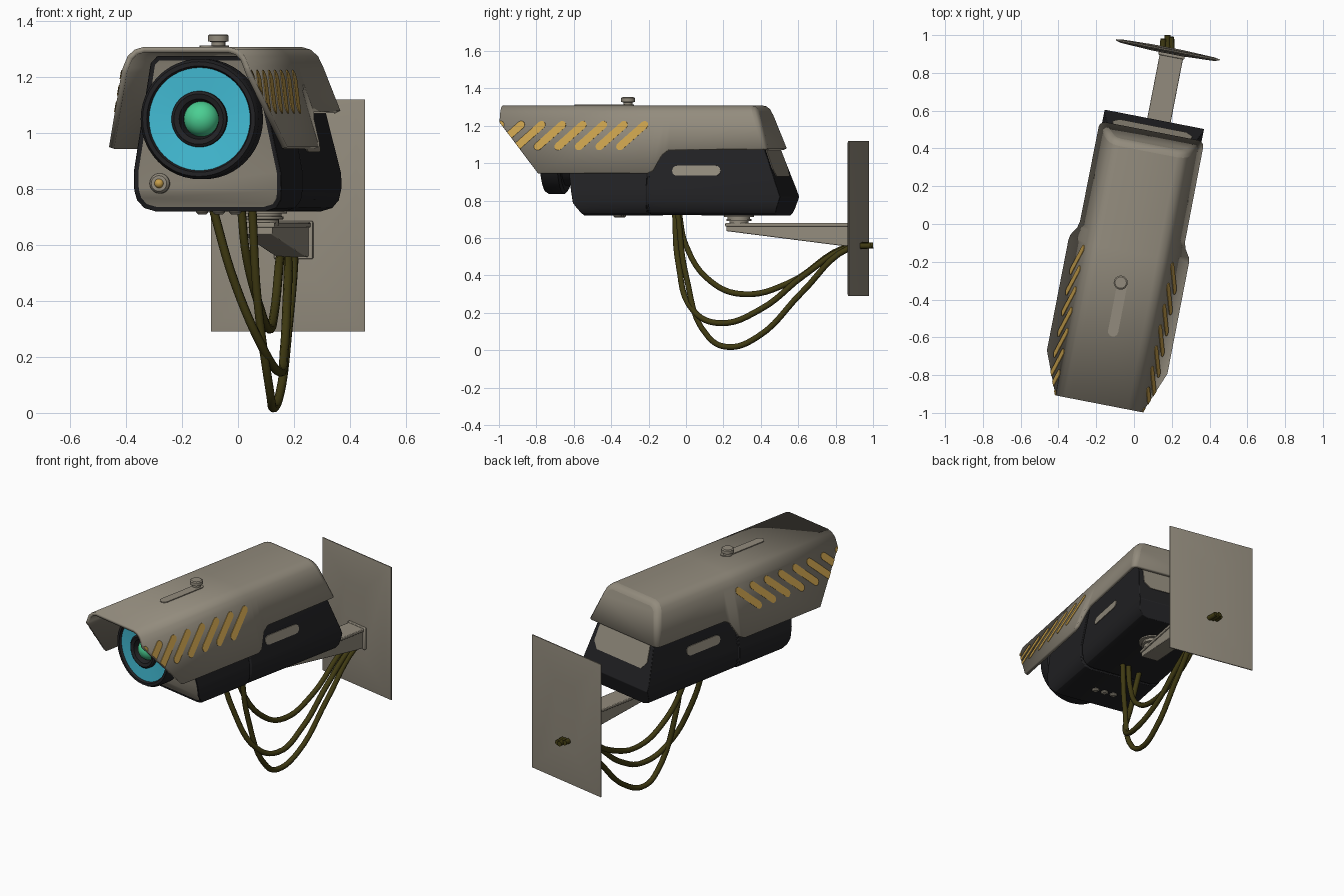
import bpy, bmesh, math
from mathutils import Vector

cube = bpy.data.objects.get("Cube")
if cube:
    bpy.data.objects.remove(cube, do_unlink=True)

TURN = math.radians(-11)   # the whole unit is swivelled around z


def material(name, rgb):
    m = bpy.data.materials.new(name)
    m.use_nodes = True
    colour = (*rgb, 1)
    m.diffuse_color = colour
    node = m.node_tree.nodes["Principled BSDF"]
    node.inputs["Base Color"].default_value = colour
    node.inputs["Roughness"].default_value = 0.6
    return m


BEIGE = material("warm grey", (0.29, 0.26, 0.205))
DARK = material("charcoal", (0.016, 0.016, 0.018))
CYAN = material("cyan", (0.055, 0.5, 0.66))
GREEN = material("green", (0.07, 0.62, 0.29))
AMBER = material("amber", (0.56, 0.34, 0.07))
OLIVE = material("olive", (0.05, 0.042, 0.006))
made = []


def loft(bm, rings, caps=True, mats=None):
    """Join rings of points with quads; mats gives a material index per band."""
    vs = [[bm.verts.new(p) for p in r] for r in rings]
    n = len(vs[0])
    faces = []
    for k, (a, b) in enumerate(zip(vs, vs[1:])):
        for i in range(n):
            j = (i + 1) % n
            f = bm.faces.new((a[i], a[j], b[j], b[i]))
            f.material_index = mats[k] if mats else 0
            faces.append(f)
    if caps:
        faces += [bm.faces.new(vs[0]), bm.faces.new(vs[-1])]
    bmesh.ops.recalc_face_normals(bm, faces=faces)


def finish(name, bm, mats, bevel=0, segments=2):
    me = bpy.data.meshes.new(name)
    bm.to_mesh(me)
    bm.free()
    for m in mats:
        me.materials.append(m)
    ob = bpy.data.objects.new(name, me)
    bpy.context.scene.collection.objects.link(ob)
    ob.rotation_euler.z = TURN
    if bevel:
        mod = ob.modifiers.new("Bevel", "BEVEL")
        mod.width, mod.segments = bevel, segments
        mod.limit_method, mod.angle_limit = "ANGLE", math.radians(32)
    made.append(ob)
    return ob


def solid(name, rings, mat, bevel=0):
    bm = bmesh.new()
    loft(bm, rings)
    return finish(name, bm, [mat], bevel)


def cut(bm, point, normal, fill=False):
    geom = bm.verts[:] + bm.edges[:] + bm.faces[:]
    res = bmesh.ops.bisect_plane(bm, geom=geom, plane_co=point, plane_no=normal, clear_outer=True)
    if fill:
        edges = [e for e in res["geom_cut"] if isinstance(e, bmesh.types.BMEdge)]
        bmesh.ops.holes_fill(bm, edges=edges, sides=0)
    return [v for v in res["geom_cut"] if isinstance(v, bmesh.types.BMVert)]


def lathe_rings(profile, centre, axis, n=40):
    """Circles of (radius, offset) around the y or z axis."""
    out = []
    for r, d in profile:
        ring = []
        for i in range(n):
            a = math.tau * i / n
            p, q = r * math.cos(a), r * math.sin(a)
            ring.append(Vector(centre) + Vector((p, d, q) if axis == "y" else (p, q, d)))
        out.append(ring)
    return out


def capsule(p, q, r, n=6):
    """2D outline of a bar with round ends."""
    a = math.atan2(q[1] - p[1], q[0] - p[0])
    pts = []
    for c, start in ((q, a - math.pi / 2), (p, a + math.pi / 2)):
        for i in range(n + 1):
            t = start + math.pi * i / n
            pts.append((c[0] + r * math.cos(t), c[1] + r * math.sin(t)))
    return pts


def box_ring(u0, u1, z0, z1, v):
    return [(u0, v, z0), (u1, v, z0), (u1, v, z1), (u0, v, z1)]


# --- hood: sheet with sloping sides, cut at both ends, then thickened
def hood_half(z):
    return 0.205 + 0.333 * (1.31 - z)


FRONT_CUT = ((0, -0.97, 1.22), (0, -0.27, -0.225))
bm = bmesh.new()
rows = []
for v, low in ((-0.97, .95), (-0.15, .95), (-0.12, .965), (-0.075, 1.05), (-0.04, 1.075), (0.6, 1.08)):
    half = [(hood_half(low), low), (hood_half(1.24), 1.24), (0.213, 1.275), (0.188, 1.298), (0.155, 1.308)]
    arc = half + [(-u, z) for u, z in reversed(half)]
    rows.append([bm.verts.new((u, v, z)) for u, z in arc])
for a, b in zip(rows, rows[1:]):
    for i in range(len(a) - 1):
        bm.faces.new((a[i], a[i + 1], b[i + 1], b[i]))
cut(bm, *FRONT_CUT)
back = cut(bm, (0, 0.5, 1.08), (0, 0.23, 0.08))
bm.faces.new(sorted(back, key=lambda v: math.atan2(v.co.z - 1, v.co.x)))
bmesh.ops.recalc_face_normals(bm, faces=bm.faces[:])
if max(bm.faces, key=lambda f: f.calc_center_median().z).normal.z < 0:
    bmesh.ops.reverse_faces(bm, faces=bm.faces[:])
hood = finish("hood", bm, [BEIGE], 0.03, 3)
shell = hood.modifiers.new("Thickness", "SOLIDIFY")
shell.thickness, shell.offset = 0.02, -1

# --- slanted warning stripes on both sides of the hood
bm = bmesh.new()
for side in (1, -1):
    for k in range(8):
        v = -0.18 - 0.112 * k
        bar = capsule((v - 0.125, 1.09), (v, 1.205), 0.021)
        loft(bm, [[(side * (hood_half(z) + d), y, z) for y, z in bar] for d in (0, 0.003)])
cut(bm, *FRONT_CUT)
cut(bm, (0, -0.969, 0), (0, -1, 0))
finish("hood_stripes", bm, [AMBER])

# --- slide plate and thumb knob on the roof
slide = capsule((0, -0.58), (0, -0.31), 0.027)
solid("roof_slide", [[(u, v, z) for u, v in slide] for z in (1.3, 1.313)], BEIGE)
knob = [(0.025, 1.3), (0.025, 1.325), (0.037, 1.328), (0.037, 1.348), (0.03, 1.353)]
solid("roof_knob", lathe_rings(knob, (-0.01, -0.318, 0), "z", 24), BEIGE)

# --- dark body with a seam and a recessed front panel
half = [(0.2, .72), (0.24, .732), (0.262, .76), (0.268, .8), (0.268, .86), (0.195, 1.25), (0.17, 1.275)]
section = half + [(-u, z) for u, z in reversed(half)]


def body_ring(place, scale=1):
    return [(u * scale, place(z), 1 + (z - 1) * scale) for u, z in section]


def back_slope(z):
    return 0.565 - 0.365 * (z - 0.82)


bm = bmesh.new()
rings = [body_ring(lambda z: -0.59 - 0.15 * (z - 0.95))]
for v, s in ((-0.165, 1), (-0.163, .97), (-0.153, .97), (-0.15, .99)):
    rings.append(body_ring(lambda z: v, s))
rings.append(body_ring(back_slope))
loft(bm, rings)
cut(bm, (0, -0.575, 0.8), (0, -0.1, -0.075), True)
cut(bm, (0, 0.565, 0.82), (0, 0.1, -0.035), True)
bmesh.ops.recalc_face_normals(bm, faces=bm.faces[:])
front = [f for f in bm.faces if f.normal.y < -0.5 and f.calc_center_median().y < -0.4]
bmesh.ops.inset_region(bm, faces=front, thickness=0.016, depth=-0.006, use_even_offset=True)
for f in front:
    f.material_index = 1
finish("body", bm, [DARK, BEIGE], 0.006)

# --- side slots and rear panel
for side, name in ((1, "left_slot"), (-1, "right_slot")):
    bar = capsule((0, 0.96), (0.21, 0.96), 0.027)
    solid(name, [[(side * (0.267 - 0.187 * (z - 0.86) + d), v, z) for v, z in bar] for d in (-0.004, 0.004)], BEIGE)
panel = [(-0.2, 1.1), (-0.215, 0.97), (-0.18, 0.93), (0.18, 0.93), (0.215, 0.97), (0.2, 1.1)]
solid("rear_panel", [[(u, back_slope(z) + d, z) for u, z in panel] for d in (-0.004, 0.005)], BEIGE)

# --- lens barrel: dark rims around a cyan ring
profile = [(0.17, -0.5), (0.17, -0.65), (0.2, -0.65), (0.215, -0.662), (0.215, -0.742), (0.205, -0.758),
           (0.19, -0.758), (0.184, -0.745), (0.1, -0.738), (0.1, -0.757), (0.09, -0.764), (0.072, -0.757), (0.062, -0.71)]
bm = bmesh.new()
bands = [int(i == 7) for i in range(len(profile) - 1)]
loft(bm, lathe_rings(profile, (0.005, 0, 1.05), "y", 48), True, bands)
finish("lens_barrel", bm, [DARK, CYAN])


def dome(r, steps=8):
    angles = [math.pi / 2 * i / steps for i in range(steps)] + [1.55]
    return [(r * math.cos(a), -r * math.sin(a)) for a in angles]


solid("lens_eye", lathe_rings(dome(0.064), (0.005, -0.705, 1.05), "y"), GREEN)

# --- indicator lamp on the front panel
lamp = (-0.174, -0.56, 0.82)
solid("lamp_ring", lathe_rings([(0.036, 0.03), (0.036, -0.015), (0.028, -0.026), (0.02, -0.026)], lamp, "y", 24), BEIGE)
solid("lamp_bulb", lathe_rings(dome(0.017, 5), (lamp[0], lamp[1] - 0.022, lamp[2]), "y", 20), AMBER)

# --- three studs under the body
for i, name in enumerate(("right_stud", "middle_stud", "left_stud")):
    stud = [(0.022, 0.73), (0.022, 0.716), (0.014, 0.709)]
    solid(name, lathe_rings(stud, (0.06 * (i - 1), -0.36, 0), "z", 20), BEIGE)

# --- swivel neck, wedge arm and wall plate
neck = [(0.08, 0.73), (0.08, 0.713), (0.06, 0.712), (0.06, 0.703), (0.066, 0.701),
        (0.066, 0.692), (0.05, 0.69), (0.05, 0.67)]
solid("swivel_neck", lathe_rings(neck, (0.04, 0.296, 0), "z", 32), BEIGE)
wedge = [(0.235, 0.668), (0.93, 0.668), (0.93, 0.555), (0.85, 0.56), (0.235, 0.637)]
solid("arm", [[(u, v, z) for v, z in wedge] for u in (-0.03, 0.08)], BEIGE, 0.004)
solid("arm_flange", [box_ring(-0.038, 0.088, 0.662, 0.68, v) for v in (0.23, 0.93)], BEIGE, 0.004)
solid("arm_foot", [box_ring(-0.045, 0.095, 0.55, 0.685, v) for v in (0.905, 0.935)], BEIGE, 0.004)
plate = []
for inset, v in ((0.2, 0.92), (0.03, 0.928), (0, 0.936), (0, 0.942), (0.03, 0.947), (0.2, 0.953)):
    plate.append(box_ring(-0.28 + inset, 0.28 - inset, 0.29 + inset, 1.12 - inset, v))
solid("wall_plate", plate, BEIGE)

# --- three hanging cables
paths = {
    "short_cable": [(0.01, -0.04, 0.75), (0.03, 0, 0.56), (0.08, 0.13, 0.37), (0.11, 0.3, 0.3),
                    (0.13, 0.55, 0.36), (0.15, 0.85, 0.55), (0.155, 0.98, 0.565)],
    "middle_cable": [(-0.095, -0.06, 0.75), (-0.01, -0.04, 0.46), (0.1, 0.04, 0.21), (0.15, 0.18, 0.145),
                     (0.165, 0.4, 0.22), (0.175, 0.63, 0.4), (0.18, 0.87, 0.55), (0.177, 1.0, 0.56)],
    "long_cable": [(0.05, -0.045, 0.75), (0.07, 0, 0.4), (0.115, 0.12, 0.07), (0.125, 0.22, 0.018),
                   (0.15, 0.38, 0.07), (0.18, 0.62, 0.31), (0.2, 0.87, 0.545), (0.197, 0.99, 0.56)],
}
for name, pts in paths.items():
    cu = bpy.data.curves.new(name, "CURVE")
    cu.dimensions = "3D"
    cu.bevel_depth, cu.bevel_resolution, cu.resolution_u = 0.016, 2, 6
    cu.use_fill_caps = True
    sp = cu.splines.new("BEZIER")
    sp.bezier_points.add(len(pts) - 1)
    for bp, p in zip(sp.bezier_points, pts):
        bp.co = p
        bp.handle_left_type = bp.handle_right_type = "AUTO"
    cu.materials.append(OLIVE)
    bpy.context.scene.collection.objects.link(bpy.data.objects.new(name, cu))

# --- smooth the round parts, keep hard edges
bpy.ops.object.select_all(action="DESELECT")
for ob in made:
    ob.select_set(True)
bpy.context.view_layer.objects.active = made[0]
bpy.ops.object.shade_smooth_by_angle(angle=math.radians(32))
